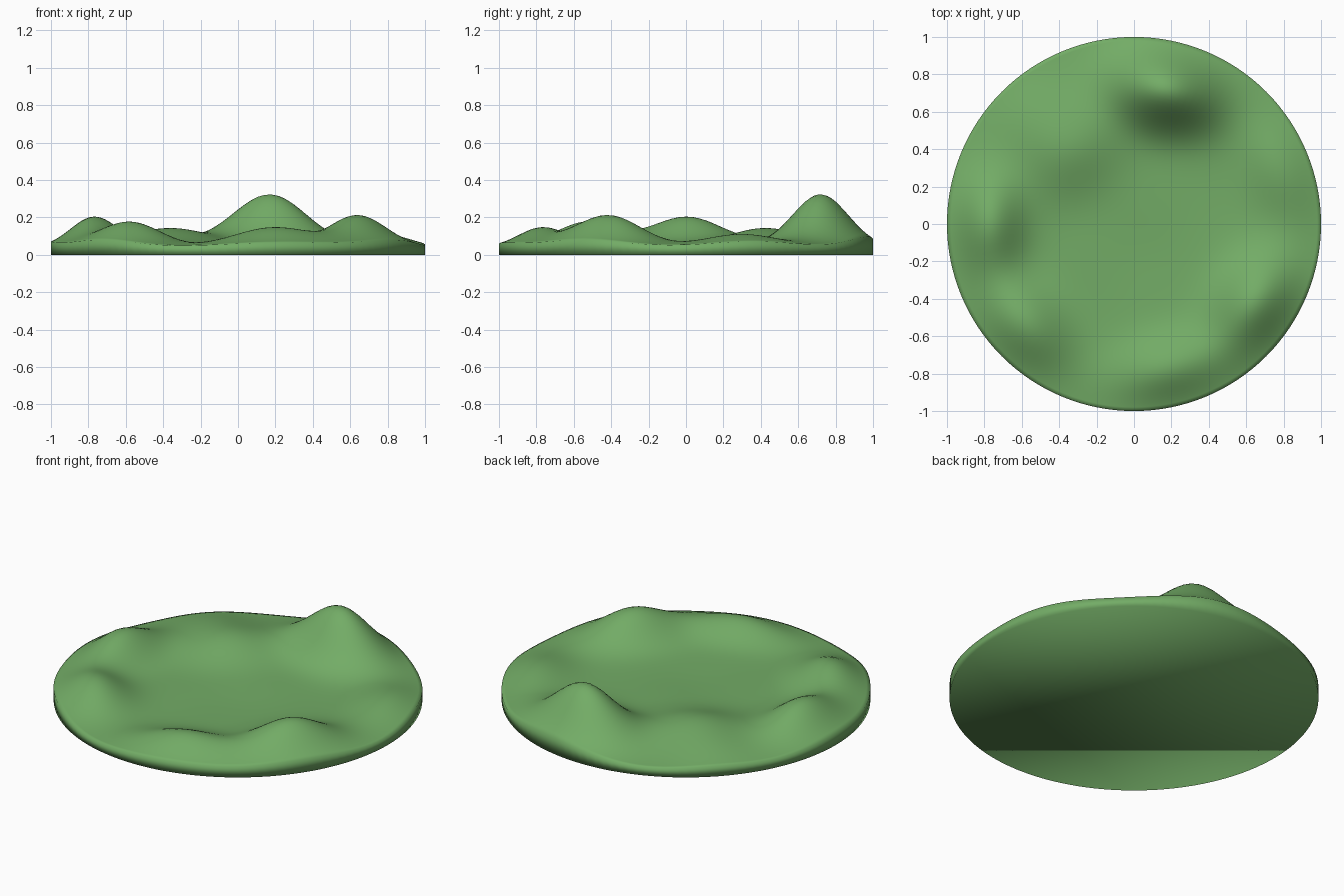
import bpy, bmesh, math

if "Cube" in bpy.data.objects:
    bpy.data.objects.remove(bpy.data.objects["Cube"])

# hills: x, y, height, radial spread, tangential spread
HILLS = [
    (0.17, 0.72, 0.275, 0.145, 0.20),
    (0.64, -0.42, 0.165, 0.135, 0.19),
    (-0.77, 0.00, 0.155, 0.125, 0.19),
    (-0.58, -0.53, 0.13, 0.135, 0.19),
    (0.19, -0.77, 0.10, 0.12, 0.21),
    (-0.34, 0.40, 0.085, 0.17, 0.20),
    (0.78, 0.30, 0.065, 0.13, 0.20),
    (-0.58, 0.58, 0.04, 0.15, 0.18),
]


def height(x, y):
    r = math.hypot(x, y)
    z = 0.042 + 0.012 * max(0.0, 1 - r * r)
    for hx, hy, h, sr, st in HILLS:
        d = math.hypot(hx, hy)
        ux, uy = hx / d, hy / d
        a = (x - hx) * ux + (y - hy) * uy
        b = -(x - hx) * uy + (y - hy) * ux
        z += h * math.exp(-0.5 * ((a / sr) ** 2 + (b / st) ** 2))
    # gentle unevenness of the inner floor
    return z + 0.005 * math.sin(7 * x + 1) * math.sin(8 * y) * max(0.0, 1 - r)


green = bpy.data.materials.new("grass_green")
green.diffuse_color = (0.171, 0.413, 0.133, 1)
green.use_nodes = True
green.node_tree.nodes["Principled BSDF"].inputs["Base Color"].default_value = green.diffuse_color

# round plate of ground: polar grid top, wall and flat underside
SEG, RINGS = 128, 48
bm = bmesh.new()
centre = bm.verts.new((0, 0, height(0, 0)))
rings = []
for i in range(1, RINGS + 1):
    r = i / RINGS
    pts = [(r * math.cos(math.tau * k / SEG), r * math.sin(math.tau * k / SEG)) for k in range(SEG)]
    rings.append([bm.verts.new((x, y, height(x, y))) for x, y in pts])
rings.append([bm.verts.new((v.co.x, v.co.y, 0)) for v in rings[-1]])
for k in range(SEG):
    n = (k + 1) % SEG
    bm.faces.new((centre, rings[0][k], rings[0][n]))
    for a, b in zip(rings, rings[1:]):
        bm.faces.new((a[k], b[k], b[n], a[n]))
bm.faces.new(list(reversed(rings[-1])))
for f in bm.faces:
    f.smooth = True
mesh = bpy.data.meshes.new("hilly_ground")
bm.to_mesh(mesh)
bm.free()
mesh.materials.append(green)
ground = bpy.data.objects.new("hilly_ground", mesh)
bpy.context.collection.objects.link(ground)
